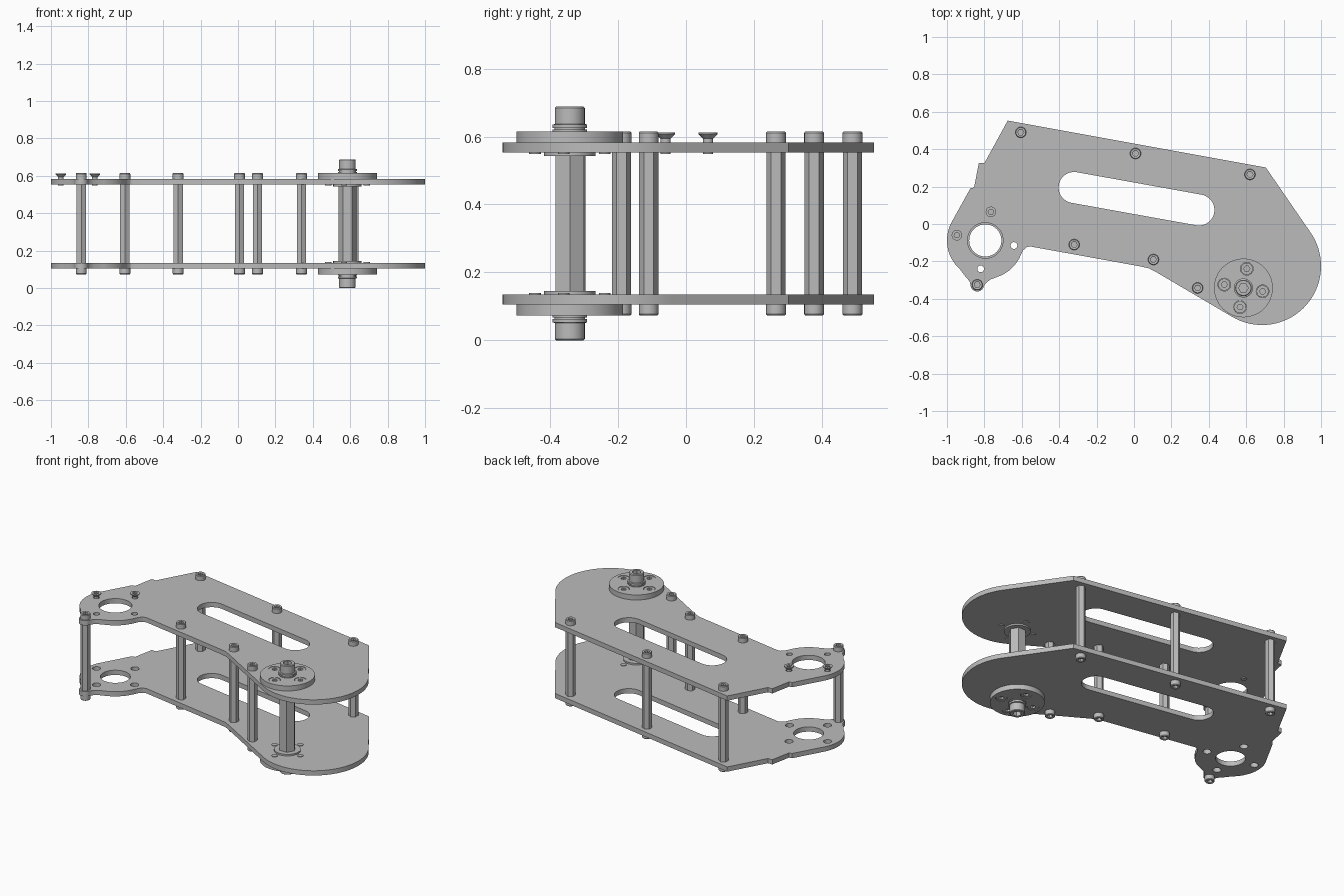
import bpy, bmesh
from math import sin, cos, pi, radians

if "Cube" in bpy.data.objects:
    bpy.data.objects.remove(bpy.data.objects["Cube"])

grey = bpy.data.materials.new("plain_grey")
grey.use_nodes = True
COLOUR = (0.5, 0.5, 0.5, 1)
grey.diffuse_color = COLOUR
grey.node_tree.nodes["Principled BSDF"].inputs["Base Color"].default_value = COLOUR

HEIGHT = 0.688                      # overall height, mirrored about its middle
PLATE = (0.553, 0.583)              # upper plate, bottom and top
DISC_TOP = 0.615
parts = []


def add_object(name, mesh):
    mesh.materials.clear()
    mesh.materials.append(grey)
    obj = bpy.data.objects.new(name, mesh)
    bpy.context.collection.objects.link(obj)
    parts.append(obj)


def arc(x, y, r, start, end, n=24):
    angles = [radians(start + (end - start) * i / n) for i in range(n + 1)]
    return [(x + r * cos(a), y + r * sin(a)) for a in angles]


def circle(x, y, r, n=48):
    return arc(x, y, r, 0, 360, n)[:-1]


def sheet(name, loops, z0, z1):
    """Flat plate from an outline followed by its holes."""
    curve = bpy.data.curves.new(name, 'CURVE')
    curve.dimensions = '2D'
    curve.fill_mode = 'BOTH'
    curve.extrude = (z1 - z0) / 2
    for loop in loops:
        spline = curve.splines.new('POLY')
        spline.points.add(len(loop) - 1)
        for p, (x, y) in zip(spline.points, loop):
            p.co = (x, y, 0, 1)
        spline.use_cyclic_u = True
    temp = bpy.data.objects.new("temp", curve)
    bpy.context.collection.objects.link(temp)
    graph = bpy.context.evaluated_depsgraph_get()
    mesh = bpy.data.meshes.new_from_object(temp.evaluated_get(graph))
    bpy.data.objects.remove(temp)
    bm = bmesh.new()
    bm.from_mesh(mesh)
    bmesh.ops.remove_doubles(bm, verts=bm.verts, dist=1e-5)
    bmesh.ops.translate(bm, verts=bm.verts, vec=(0, 0, (z0 + z1) / 2))
    bmesh.ops.recalc_face_normals(bm, faces=bm.faces)
    bm.to_mesh(mesh)
    bm.free()
    add_object(name, mesh)


def turned(name, at, profile, flip=False, turn=0, n=24):
    """Turned part from (radius, z) rings; a third item makes the ring a hexagon."""
    bm = bmesh.new()
    rings = []
    for r, z, *hexagon in profile:
        ring = []
        for i in range(n):
            a = 2 * pi * i / n
            k = cos(pi / 6) / cos(a % (pi / 3) - pi / 6) if hexagon else 1
            b = a + radians(turn)
            ring.append(bm.verts.new((at[0] + r * k * cos(b), at[1] + r * k * sin(b),
                                      HEIGHT - z if flip else z)))
        rings.append(ring)
    for low, high in zip(rings, rings[1:]):
        for i in range(n):
            j = (i + 1) % n
            bm.faces.new((low[i], low[j], high[j], high[i]))
    bm.faces.new(rings[0])
    bm.faces.new(rings[-1])
    bmesh.ops.recalc_face_normals(bm, faces=bm.faces)
    mesh = bpy.data.meshes.new(name)
    bm.to_mesh(mesh)
    bm.free()
    add_object(name, mesh)


BORE = (-0.795, -0.088)
SHAFT = (0.585, -0.342)

# Side plate outline, anticlockwise from the rear left corner
outline = [(-0.675, 0.553), (-0.80, 0.325), (-0.83, 0.325), (-0.855, 0.195), (-0.875, 0.19)]
outline += arc(*BORE, 0.205, 150, 228)
outline += [(-0.90, -0.283), (-0.88, -0.305)]
outline += arc(-0.838, -0.325, 0.036, 180, 350, 16)
outline += [(-0.79, -0.315), (-0.77, -0.298)]
outline += arc(*BORE, 0.205, 292, 338, 16)
outline += [(-0.592, -0.14), (-0.575, -0.124), (-0.555, -0.12)]
outline += [(0.03, -0.226), (0.08, -0.237), (0.12, -0.258)]
outline += arc(0.685, -0.225, 0.315, 240, 395, 48)
outline += [(0.705, 0.302)]

# Long slot parallel to the rear edge
slot = arc(-0.32, 0.195, 0.083, 80, 260) + arc(0.347, 0.075, 0.083, -100, 80)

screw_spots = [(-0.765, 0.065), (-0.947, -0.06)]
motor_holes = screw_spots + [(-0.642, -0.115), (-0.82, -0.24)]

for name, low, bore_r, hole_r in (("upper_plate", PLATE[0], 0.095, 0.018),
                                  ("lower_plate", HEIGHT - PLATE[1], 0.086, 0.024)):
    holes = [circle(*p, hole_r, 24) for p in motor_holes]
    sheet(name, [outline, slot, circle(*BORE, bore_r)] + holes, low, low + 0.03)

# Hexagonal standoffs with a socket bolt at each end
standoffs = [(-0.605, 0.49), (0.008, 0.377), (0.62, 0.265), (-0.32, -0.11),
             (0.104, -0.19), (0.34, -0.342), (-0.838, -0.325)]
bolt_head = [(0.029, PLATE[1]), (0.029, 0.611), (0.026, DISC_TOP), (0.018, DISC_TOP),
             (0.016, 0.613, True), (0.016, 0.597, True)]
for p in standoffs:
    turned("standoff", p, [(0.0285, HEIGHT - PLATE[0], True), (0.0285, PLATE[0], True)], turn=30)
    for flip in (False, True):
        turned("standoff_bolt", p, bolt_head, flip)

# Raised countersunk screws beside the bore of the upper plate
raised_screw = [(0.015, 0.548), (0.015, 0.594), (0.028, 0.607), (0.028, 0.612),
                (0.015, 0.612, True), (0.015, 0.602, True)]
for p in screw_spots:
    turned("raised_screw", p, raised_screw)

# Hexagonal shaft
turned("shaft", SHAFT, [(0.049, HEIGHT - PLATE[1], True), (0.049, PLATE[1], True)])

# Hub on each plate: disc, inner flange, four flush screws, spacers and end bolt
hub_spots = arc(*SHAFT, 0.104, 80, 350, 3)
flush_screw = [(0.017, 0.549), (0.017, 0.590), (0.032, 0.609), (0.032, 0.613),
               (0.016, 0.613, True), (0.016, 0.600, True)]
end_bolt = [(0.051, DISC_TOP), (0.051, 0.620), (0.045, 0.620), (0.045, 0.625),
            (0.051, 0.625), (0.051, 0.635), (0.044, 0.637), (0.044, 0.684), (0.040, HEIGHT),
            (0.026, HEIGHT, True), (0.026, 0.655, True)]
for side, flip in (("upper", False), ("lower", True)):
    z0, z1 = (HEIGHT - DISC_TOP, HEIGHT - PLATE[1]) if flip else (PLATE[1], DISC_TOP)
    sheet(side + "_hub_disc", [circle(*SHAFT, 0.157, 64)] +
          [circle(*p, 0.034, 24) for p in hub_spots], z0, z1)
    turned(side + "_inner_flange", SHAFT, [(0.076, 0.543), (0.076, PLATE[0])], flip, n=48)
    turned(side + "_end_bolt", SHAFT, end_bolt, flip, n=36)
    for p in hub_spots:
        turned(side + "_hub_screw", p, flush_screw, flip)

# Smooth round sides, keep edges sharp
bpy.ops.object.select_all(action='DESELECT')
for obj in parts:
    obj.select_set(True)
bpy.context.view_layer.objects.active = parts[0]
bpy.ops.object.shade_smooth_by_angle(angle=radians(30))
